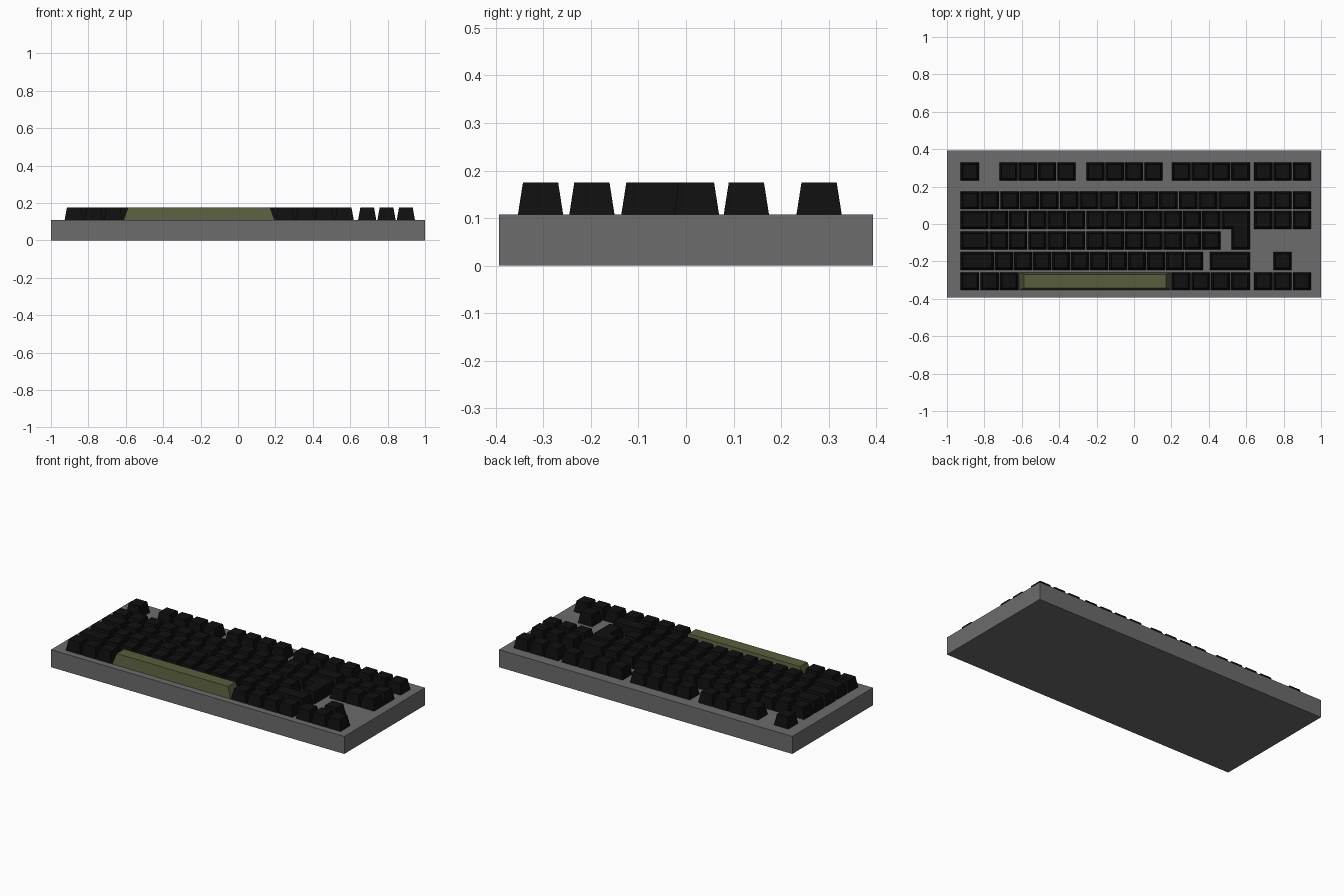
import bpy, bmesh

if "Cube" in bpy.data.objects:
    bpy.data.objects.remove(bpy.data.objects["Cube"])

PLATE, TOP = 0.108, 0.175      # plate surface and key top heights
U = 0.1034                     # one key unit
DEPTH, GAP = 0.095, 0.006
LEFT, RIGHT, NAV = -0.93, 0.622, 0.639


def material(name, rgb):
    m = bpy.data.materials.new(name)
    m.diffuse_color = (*rgb, 1)
    m.use_nodes = True
    m.node_tree.nodes["Principled BSDF"].inputs["Base Color"].default_value = m.diffuse_color
    return m


grey = material("case_grey", (0.15, 0.15, 0.15))
black = material("key_black", (0.005, 0.005, 0.005))
olive = material("space_olive", (0.095, 0.11, 0.048))


def frustum(bm, x0, x1, y0, y1, z0, z1, ix=0.0, iy=0.0):
    """Box whose top face is inset by ix, iy."""
    lo = [bm.verts.new(p) for p in
          ((x0, y0, z0), (x1, y0, z0), (x1, y1, z0), (x0, y1, z0))]
    hi = [bm.verts.new(p) for p in
          ((x0 + ix, y0 + iy, z1), (x1 - ix, y0 + iy, z1),
           (x1 - ix, y1 - iy, z1), (x0 + ix, y1 - iy, z1))]
    bm.faces.new(lo[::-1])
    bm.faces.new(hi)
    for i in range(4):
        j = (i + 1) % 4
        bm.faces.new((lo[i], lo[j], hi[j], hi[i]))


def finish(bm, name, mat):
    me = bpy.data.meshes.new(name)
    bm.to_mesh(me)
    bm.free()
    me.materials.append(mat)
    bpy.context.collection.objects.link(bpy.data.objects.new(name, me))


def key_row(name, y, runs):
    """Each run is (start x, end x, number of equal keys)."""
    bm = bmesh.new()
    for a, b, n in runs:
        w = (b - a) / n
        for i in range(n):
            x = a + i * w
            frustum(bm, x + GAP / 2, x + w - GAP / 2, y - DEPTH / 2,
                    y + DEPTH / 2, PLATE, TOP, 0.012, 0.0105)
    finish(bm, name, black)


def block(name, mat, *dims):
    bm = bmesh.new()
    frustum(bm, *dims)
    finish(bm, name, mat)


# Case
block("case", grey, -1, 1, -0.393, 0.393, 0, PLATE)

# Main key rows, back to front
def at(u):
    return LEFT + u * U


Y = [0.28, 0.127, 0.022, -0.088, -0.198, -0.306]
key_row("function_keys", Y[0], [(at(0), at(1), 1), (at(2), at(6), 4),
                                (at(6.5), at(10.5), 4), (0.2, RIGHT, 4)])
key_row("number_keys", Y[1], [(LEFT, 0.449, 13), (0.449, RIGHT, 1)])
key_row("upper_letter_keys", Y[2], [(LEFT, at(1.5), 1), (at(1.5), 0.465, 12)])
key_row("home_letter_keys", Y[3], [(LEFT, at(1.5), 1), (at(1.5), 0.465, 12)])
key_row("lower_letter_keys", Y[4], [(LEFT, -0.746, 1), (-0.746, 0.372, 11),
                                    (0.402, RIGHT, 1)])
key_row("modifier_keys", Y[5], [(LEFT, -0.615, 3), (0.198, RIGHT, 4)])

# Tall enter key: wide upper part plus narrow stem
key_row("enter_key_top", Y[2], [(0.465, RIGHT, 1)])
block("enter_key_stem", black, 0.52, RIGHT - GAP / 2, -0.136, 0.0,
      PLATE, TOP, 0.012, 0.0105)

# Space bar
block("space_bar", olive, -0.612, 0.196, -0.353, -0.259,
      PLATE, TOP, 0.024, 0.0105)

# Navigation and arrow cluster
for i, row in enumerate((0, 1, 2, 5)):
    key_row(f"navigation_keys_{i + 1}", Y[row], [(NAV, NAV + 3 * U, 3)])
key_row("arrow_up_key", Y[4], [(NAV + U, NAV + 2 * U, 1)])
